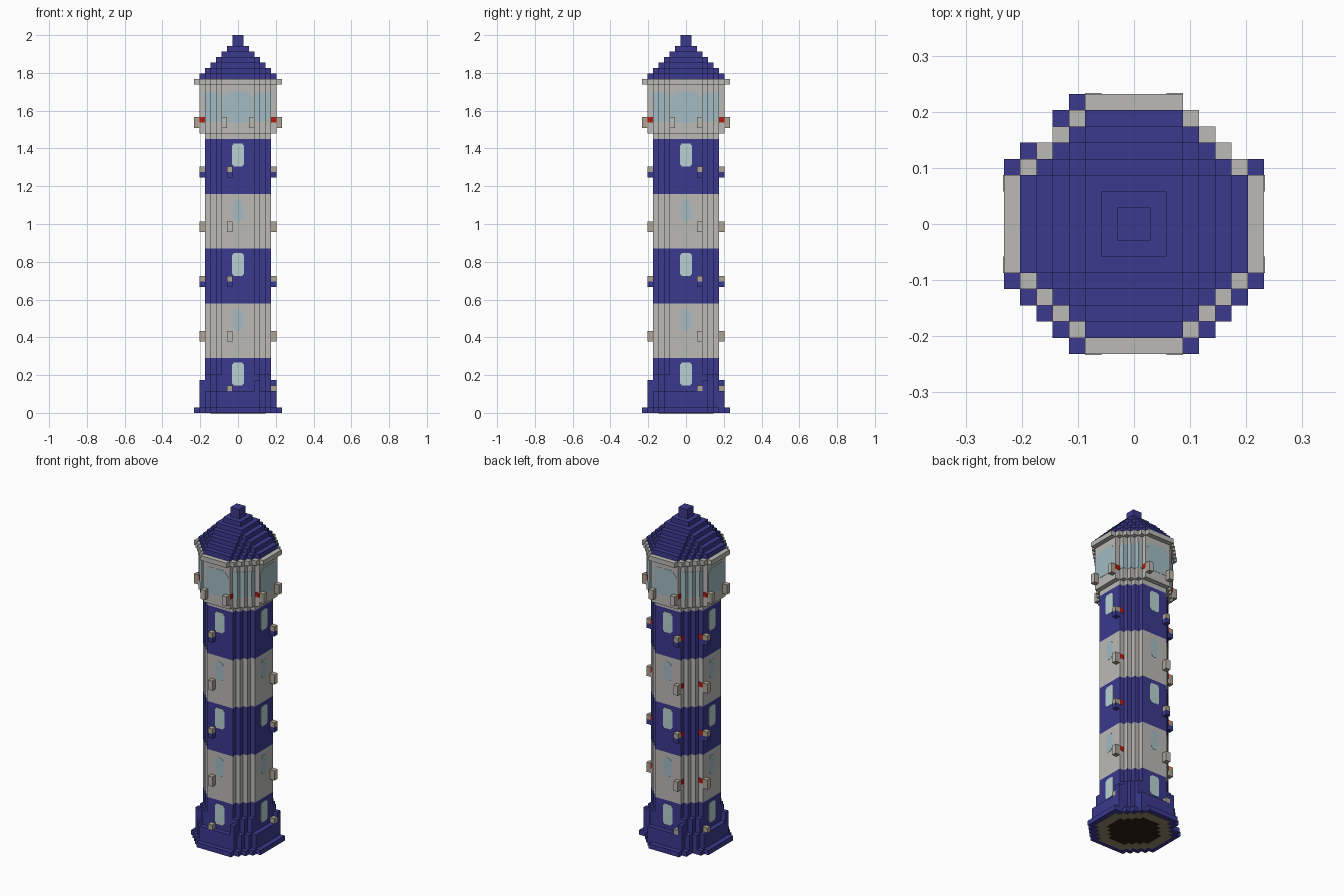
import bpy, bmesh
from mathutils import Matrix, Vector

cube = bpy.data.objects.get("Cube")
if cube:
    bpy.data.objects.remove(cube)

U = 2 / 69  # one block


def material(name, rgb):
    m = bpy.data.materials.new(name)
    m.use_nodes = True
    m.diffuse_color = (*rgb, 1)
    m.node_tree.nodes["Principled BSDF"].inputs["Base Color"].default_value = (*rgb, 1)
    return m


BLUE = material("deep blue", (0.044, 0.041, 0.27))
WHITE = material("warm white", (0.50, 0.49, 0.47))
GLASS = material("grey blue glass", (0.36, 0.50, 0.54))
PALE = material("pale window glass", (0.48, 0.64, 0.65))
RED = material("red", (0.45, 0.012, 0.006))
BEIGE = material("lamp beige", (0.42, 0.37, 0.29))
TAN = material("tan floor", (0.30, 0.25, 0.15))
DARK = material("dark brown", (0.03, 0.015, 0.008))


def finish(name, bm, mat):
    bmesh.ops.recalc_face_normals(bm, faces=bm.faces)
    bm.transform(Matrix.Scale(U, 4))
    mesh = bpy.data.meshes.new(name)
    bm.to_mesh(mesh)
    bm.free()
    mesh.materials.append(mat)
    obj = bpy.data.objects.new(name, mesh)
    bpy.context.collection.objects.link(obj)
    return obj


def octagon(radius, flat):
    """Block columns of a stepped octagon."""
    span = range(-radius, radius)
    dist = lambda i: i if i >= 0 else -1 - i
    return {(i, j) for i in span for j in span
            if dist(i) < flat or dist(j) < flat or dist(i) + dist(j) < radius + flat - 1}


def slab(name, cells, z0, z1, mat):
    """Extrude block columns, keeping only the outside faces."""
    bm = bmesh.new()

    def quad(*pts):
        bm.faces.new([bm.verts.new(p) for p in pts])

    for i, j in cells:
        corners = [(i, j), (i + 1, j), (i + 1, j + 1), (i, j + 1)]
        quad(*[(x, y, z0) for x, y in reversed(corners)])
        quad(*[(x, y, z1) for x, y in corners])
        for n, (di, dj) in enumerate([(0, -1), (1, 0), (0, 1), (-1, 0)]):
            if (i + di, j + dj) not in cells:
                a, b = corners[n], corners[(n + 1) % 4]
                quad((*a, z0), (*b, z0), (*b, z1), (*a, z1))
    bmesh.ops.remove_doubles(bm, verts=bm.verts, dist=0.001)
    return finish(name, bm, mat)


def turn(k):
    return Matrix.Rotation(k * 1.5707963, 4, 'Z')


def boxes(name, items, mat):
    """Join boxes given as (side, x range, y range, z range)."""
    bm = bmesh.new()
    for k, *spans in items:
        mid = Vector([(a + b) / 2 for a, b in spans])
        size = Matrix.Diagonal([b - a for a, b in spans] + [1])
        bmesh.ops.create_cube(bm, size=1, matrix=turn(k) @ Matrix.Translation(mid) @ size)
    return finish(name, bm, mat)


def panes(name, half, z_ranges, y, cut, mat):
    """Thin panes with cut corners on all four sides."""
    bm = bmesh.new()
    for k in range(4):
        for z0, z1 in z_ranges:
            right = [(half - cut, z0), (half, z0 + cut * 1.3), (half, z1 - cut * 1.3), (half - cut, z1)]
            outline = right + [(-x, z) for x, z in reversed(right)]
            face = bm.faces.new([bm.verts.new(turn(k) @ Vector((x, y, z))) for x, z in outline])
            ext = bmesh.ops.extrude_face_region(bm, geom=[face])
            moved = [v for v in ext["geom"] if isinstance(v, bmesh.types.BMVert)]
            bmesh.ops.translate(bm, verts=moved, vec=turn(k) @ Vector((0, -0.05, 0)))
    return finish(name, bm, mat)


# Foot with chipped rear corners
foot = octagon(8, 4) - {(-6, 5), (5, 5), (4, 6), (6, 4), (3, 7)}
slab("foot", foot, 0, 1, BLUE)
slab("floor_ring", octagon(7, 3), -0.05, 0, TAN)
slab("floor_hollow", octagon(5, 2), -0.1, 0, DARK)

# Skirt: low on the sides, higher on the diagonals, with pinwheel fins
skirt = octagon(7, 4) - {(4, 5), (5, 4)}
slab("skirt", skirt, 1, 4, BLUE)
slab("skirt_corners", octagon(6, 4) - octagon(6, 3), 4, 7, BLUE)
boxes("skirt_fins", [(k, (3, 4), (-7, -6), (4, 6)) for k in range(4)], BLUE)

# Striped shaft
for n in range(5):
    slab(f"shaft_band_{n + 1}", octagon(6, 3), n * 10, n * 10 + 10, WHITE if n % 2 else BLUE)
slab("lantern_neck", octagon(6, 3), 50, 51, WHITE)

# Lantern room and eave
slab("lantern_room", octagon(7, 3), 51, 60, WHITE)
slab("eave", octagon(8, 3), 60, 61, WHITE)

# Stepped roof with finial
for n, radius in enumerate(range(7, 1, -1)):
    slab(f"roof_step_{n + 1}", octagon(radius, min(3, radius)), 61 + n, 62 + n, BLUE)
slab("finial", octagon(1, 1), 67, 69, BLUE)

# Shaft windows
panes("blue_band_windows", 1.1, [(z, z + 4.2) for z in (5, 25, 45)], -6, 0.35, PALE)
panes("white_band_windows", 0.9, [(z, z + 3.9) for z in (35, 15)], -6, 0.5, GLASS)

# Lantern glass: large side panes and strips on the diagonal steps
panes("lantern_panes", 2.7, [(53, 58.7)], -7, 0.9, GLASS)
strips = []
for k in range(4):
    for s in range(3, 6):
        y = s - 9
        for x in (s, -s - 1):
            strips.append((k, (x, x + 1), (y - 0.05, y), (53.2, 58.5)))
boxes("lantern_corner_panes", strips, GLASS)

# Lamps on brackets, with red marks on the wall edges beside them
upper, blue_lower, beige_lower, fronts, marks = [], [], [], [], []
for n in range(5):
    z = n * 10 + 3
    for k, x in enumerate((-2, 2, 2, -3)):
        side = (x, x + 1)
        upper.append((k, side, (-7, -6), (z + 1, z + 2)))
        lower = (k, side, (-7, -6), (z, z + 1))
        if n % 2:
            beige_lower.append(lower)
            fronts.append((k, side, (-7.04, -7), (z, z + 2)))
        else:
            blue_lower.append(lower)
        if k:
            edge = (3, 3.05) if x > 0 else (-3.05, -3)
            marks.append((k, edge, (-6, -5), (z + 1, z + 2)))
for k in range(4):
    for x in (-3, 2):
        beige_lower.append((k, (x, x + 1), (-8, -7), (52, 54)))
        fronts.append((k, (x, x + 1), (-8.04, -8), (52, 54)))
        edge = (3, 3.05) if x > 0 else (-3.05, -3)
        marks.append((k, edge, (-7, -6), (53, 54)))
boxes("lamp_tops", upper, BEIGE)
boxes("lamp_brackets_blue", blue_lower, BLUE)
boxes("lamp_brackets_beige", beige_lower, BEIGE)
boxes("lamp_fronts", fronts, WHITE)
boxes("red_marks", marks, RED)
